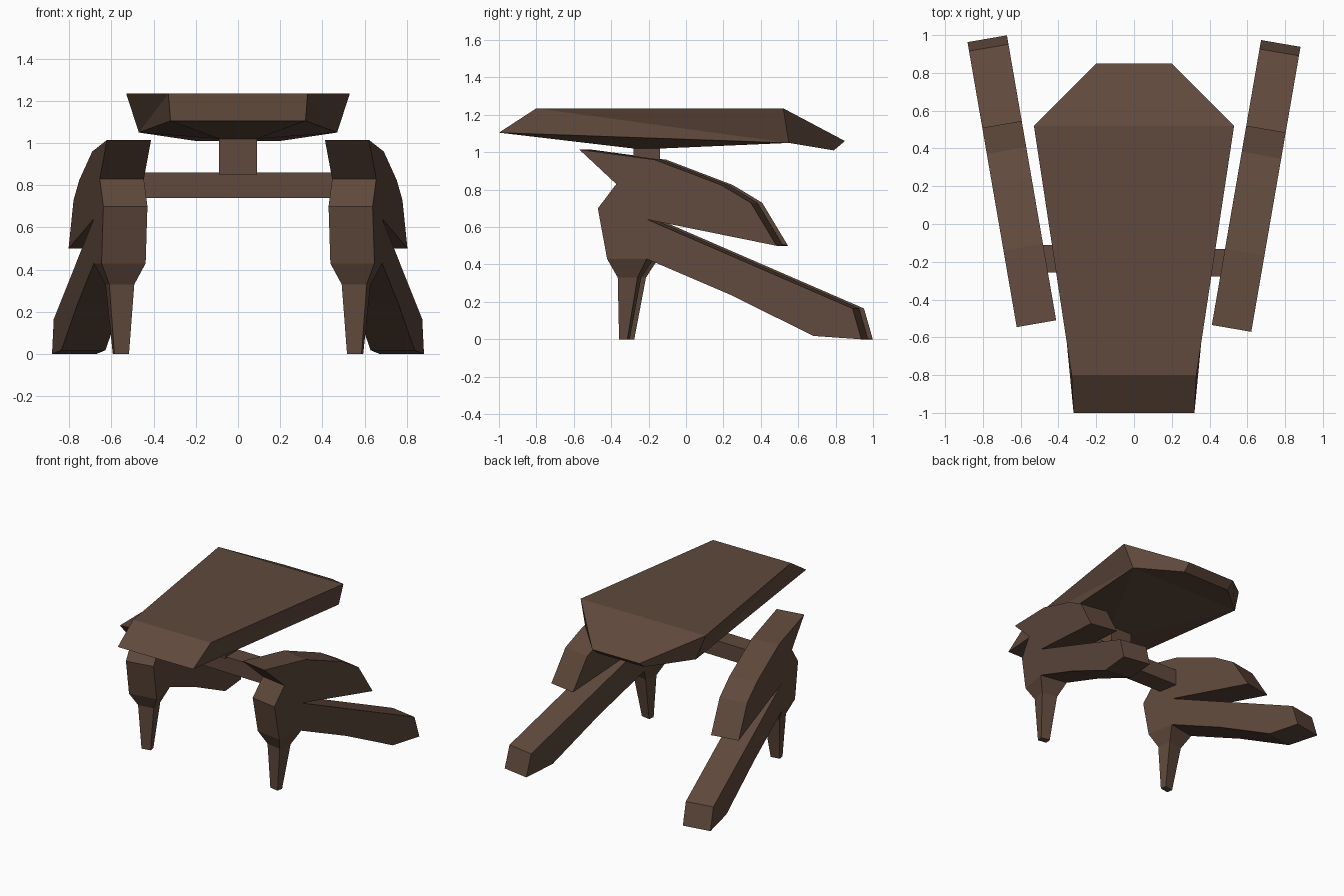
import bpy, bmesh, math

if "Cube" in bpy.data.objects:
    bpy.data.objects.remove(bpy.data.objects["Cube"])

brown = bpy.data.materials.new("dark brown")
brown.diffuse_color = (0.115, 0.066, 0.045, 1)
brown.use_nodes = True
brown.node_tree.nodes["Principled BSDF"].inputs["Base Color"].default_value = brown.diffuse_color


def make(name, verts, faces):
    bm = bmesh.new()
    vs = [bm.verts.new(v) for v in verts]
    for f in faces:
        bm.faces.new([vs[i] for i in f])
    bmesh.ops.recalc_face_normals(bm, faces=bm.faces)
    me = bpy.data.meshes.new(name)
    bm.to_mesh(me)
    bm.free()
    me.materials.append(brown)
    ob = bpy.data.objects.new(name, me)
    bpy.context.collection.objects.link(ob)
    return ob


def loft(name, rings, cap_start=True):
    n = len(rings[0])
    faces = [tuple(range((len(rings) - 1) * n, len(rings) * n))]
    if cap_start:
        faces.append(tuple(range(n)))
    for r in range(len(rings) - 1):
        for i in range(n):
            j = (i + 1) % n
            faces.append((r * n + i, r * n + j, (r + 1) * n + j, (r + 1) * n + i))
    return make(name, [p for ring in rings for p in ring], faces)


# Faceted deck hull: right half points, mirrored (index + 8)
half = [(.33, -.8, 1.235), (.53, .52, 1.235), (.2, .85, 1.06), (.32, -1, 1.105),
        (.47, .55, 1.05), (.2, .79, 1.01), (.09, -.28, 1.02), (.09, -.14, 1.02)]
A, B, C, F, D, E, P, Q = range(8)
sides = [(F, A, D), (A, B, D), (D, B, C, E), (F, P, Q, D)]
spans = [(A, B), (B, C), (C, E), (E, D), (D, Q), (Q, P), (P, F), (F, A)]
faces = sides + [tuple(i + 8 for i in f) for f in sides]
faces += [(a, b, b + 8, a + 8) for a, b in spans]
make("deck_hull", half + [(-x, y, z) for x, y, z in half], faces)


# Neck post and crossbar
def rect(x0, x1, y0, y1, z):
    return [(x0, y0, z), (x1, y0, z), (x1, y1, z), (x0, y1, z)]


loft("neck_post", [rect(-.09, .09, -.28, -.14, z) for z in (.85, 1.025)])
loft("crossbar", [[(x, y - .195 - .012 * x / .5, z) for y, z in
                   ((-.073, .74), (.073, .74), (.073, .86), (-.073, .86))]
                  for x in (-.5, .5)])

# Legs: side profile (along leg, height) extruded across, toed outwards
profile = [(-.561, 1.015), (-.15, .96), (.21, .825), (.37, .73), (.51, .5),
           (-.19, .64), (.922, .165), (.97, 0), (.71, .018), (.255, .24),
           (-.195, .43), (-.41, .43), (-.46, .7), (-.36, .83)]
claw = [(.106, -.41, -.195, .43), (.06, -.36, -.253, .33), (.035, -.357, -.312, 0)]
ANG = math.radians(9.8)


def place(u, v, z, side):
    x = .612 + u * math.cos(ANG) + v * math.sin(ANG)
    y = v * math.cos(ANG) - u * math.sin(ANG)
    return (side * x, y + (.025 if side < 0 else 0), z)


for side, label in ((1, "right"), (-1, "left")):
    loft(label + "_leg", [[place(u, v, z, side) for v, z in profile] for u in (-.106, .106)])
    loft(label + "_front_claw",
         [[place(u, v, z, side) for u, v in ((-w, a), (w, a), (w, b), (-w, b))]
          for w, a, b, z in claw], cap_start=False)
